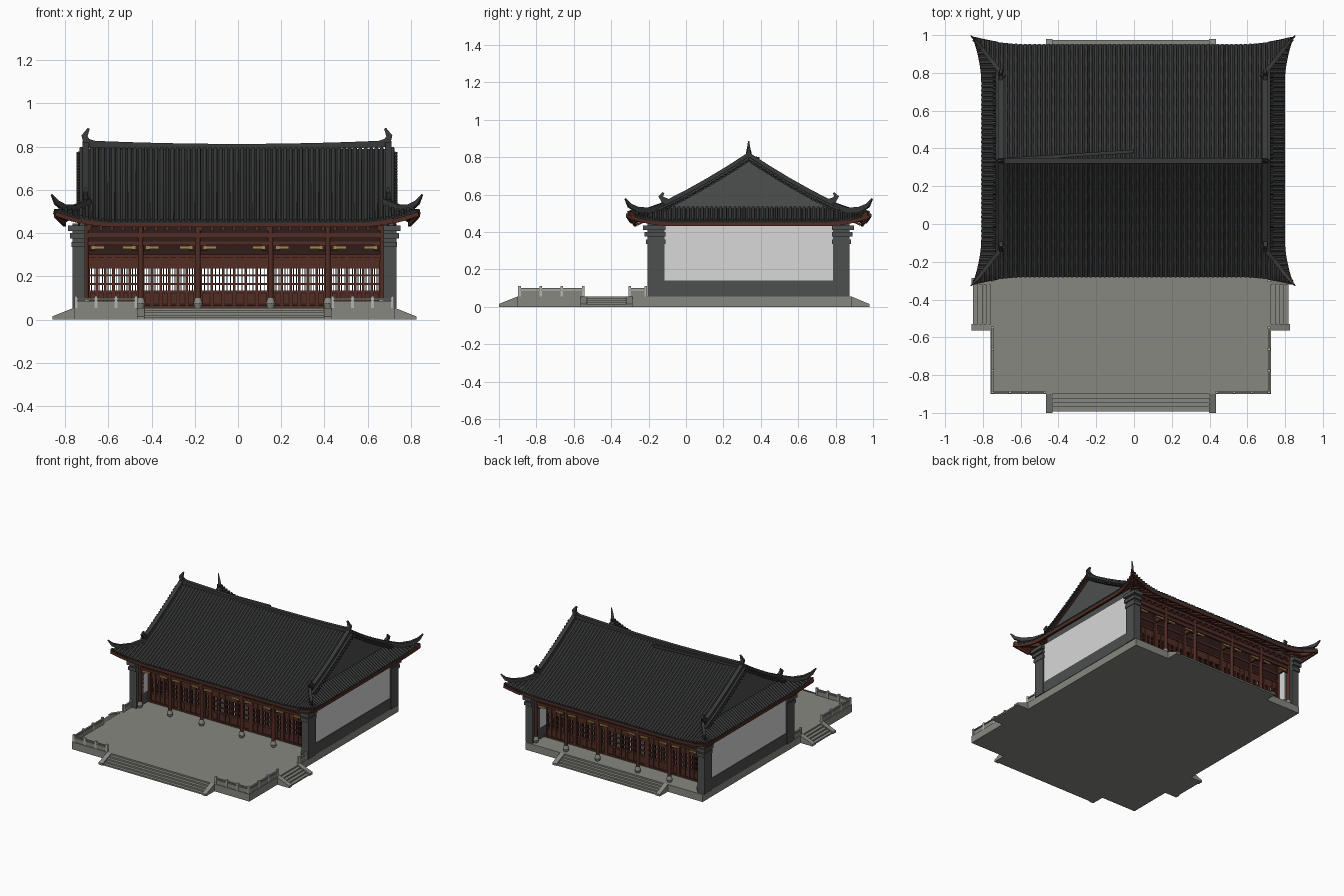
import bpy, bmesh, math
from mathutils import Vector, Matrix

cube = bpy.data.objects.get("Cube")
if cube:
    bpy.data.objects.remove(cube)


def material(name, *rgb):
    m = bpy.data.materials.new(name)
    m.use_nodes = True
    m.diffuse_color = (*rgb, 1)
    m.node_tree.nodes["Principled BSDF"].inputs["Base Color"].default_value = (*rgb, 1)
    return m


STONE = material("grey stone", .24, .245, .215)
PALE = material("pale stone", .45, .46, .43)
BRICK = material("dark brick", .075, .077, .077)
PLASTER = material("white plaster", .68, .69, .68)
TILE = material("charcoal tile", .04, .041, .042)
RED = material("red brown wood", .085, .026, .018)
DARK = material("dark wood", .03, .012, .01)
GOLD = material("gilded wood", .38, .24, .07)

CX, RX, YC = -.017, -.005, .335      # body centre, roof centre, ridge line
BASE = .055                          # terrace top
SQUARE = [(-1, -1), (1, -1), (1, 1), (-1, 1)]
ROUND = [(math.cos(k * math.pi / 3), math.sin(k * math.pi / 3)) for k in range(6)]


def box(bm, x0, x1, y0, y1, z0, z1, mat=0):
    c = Vector(((x0 + x1) / 2, (y0 + y1) / 2, (z0 + z1) / 2))
    size = (abs(x1 - x0), abs(y1 - y0), abs(z1 - z0), 1)
    r = bmesh.ops.create_cube(bm, size=1, matrix=Matrix.Translation(c) @ Matrix.Diagonal(size))
    for f in {f for v in r["verts"] for f in v.link_faces}:
        f.material_index = mat


def sweep(bm, path, w, h, shape=SQUARE, taper=None, mat=0):
    """Sweep a section of half width w and half height h along a path."""
    pts = [Vector(p) for p in path]
    d = pts[-1] - pts[0]
    side = Vector((d.y, -d.x, 0)).normalized()
    rings = []
    for i, p in enumerate(pts):
        t = (pts[min(i + 1, len(pts) - 1)] - pts[max(i - 1, 0)]).normalized()
        up, k = side.cross(t), taper[i] if taper else 1
        rings.append([bm.verts.new(p + side * a * w * k + up * b * h * k) for a, b in shape])
    n = len(shape)
    faces = [bm.faces.new((a[j], a[(j + 1) % n], b[(j + 1) % n], b[j]))
             for a, b in zip(rings, rings[1:]) for j in range(n)]
    faces += [bm.faces.new(rings[0]), bm.faces.new(rings[-1])]
    for f in faces:
        f.material_index = mat


def finish(bm, name, *mats, recalc=True, smooth=False):
    if recalc:
        bmesh.ops.recalc_face_normals(bm, faces=bm.faces)
    me = bpy.data.meshes.new(name)
    bm.to_mesh(me)
    bm.free()
    ob = bpy.data.objects.new(name, me)
    bpy.context.collection.objects.link(ob)
    for m in mats:
        me.materials.append(m)
    if smooth:
        bpy.ops.object.select_all(action='DESELECT')
        ob.select_set(True)
        bpy.context.view_layer.objects.active = ob
        bpy.ops.object.shade_smooth_by_angle(angle=math.radians(62))
    return ob


# Terrace
bm = bmesh.new()
box(bm, CX - .742, CX + .742, -.9, .885, 0, BASE)
finish(bm, "terrace", STONE)


# Stairs with sloping cheeks, built facing -y and turned into place
def stairs(name, x, y, angle, half, run):
    bm = bmesh.new()
    for i in range(4):
        box(bm, -half, half, -run * (4 - i) / 4.3, .01, 0, BASE * (i + 1) / 5)
    for s in (-1, 1):
        outline = [(0, 0), (0, BASE), (-run, .015), (-run, 0)]
        ends = [[bm.verts.new((s * k, a, b)) for a, b in outline] for k in (half, half - .035)]
        for e in ends:
            bm.faces.new(e)
        for j in range(4):
            k = (j + 1) % 4
            bm.faces.new((ends[0][j], ends[0][k], ends[1][k], ends[1][j]))
    bm.transform(Matrix.Translation((x, y, 0)) @ Matrix.Rotation(math.radians(angle), 4, 'Z'))
    finish(bm, name, STONE)


stairs("front_stairs", CX, -.9, 0, .45, .1)
stairs("back_stairs", CX, .885, 180, .45, .095)
stairs("left_stairs", CX + .742, -.425, 90, .14, .1)
stairs("right_stairs", CX - .742, -.425, -90, .14, .1)

# Stone railings
bm = bmesh.new()


def railing(a, b, posts):
    a, b = Vector((*a, 0)), Vector((*b, 0))
    for z, w, h in ((BASE + .016, .004, .016), (BASE + .041, .006, .004)):
        sweep(bm, [a + Vector((0, 0, z)), b + Vector((0, 0, z))], w, h)
    for i in range(posts):
        p = a.lerp(b, i / (posts - 1))
        box(bm, p.x - .007, p.x + .007, p.y - .007, p.y + .007, BASE, BASE + .055, 1)


for s in (-1, 1):
    railing((CX + s * .732, -.89), (CX + s * .455, -.89), 4)
    railing((CX + s * .732, -.89), (CX + s * .732, -.55), 4)
    railing((CX + s * .732, -.3), (CX + s * .732, -.215), 2)
finish(bm, "railings", STONE, PALE)

# Side walls: brick foot, plaster field, brick corner piers with corbels
bm = bmesh.new()
for s in (-1, 1):
    inner, outer = CX + s * .69, CX + s * .745
    box(bm, inner, outer, YC - .455, YC + .455, BASE, .14)
    box(bm, inner, outer - s * .004, YC - .455, YC + .455, .14, .445, 1)
    for t in (-1, 1):
        box(bm, inner, outer + s * .004, YC + t * .45, YC + t * .54, BASE, .445)
        for k, z in enumerate((.335, .375, .41)):
            g = .008 * (k + 1)
            box(bm, inner, outer + s * g, YC + t * .445, YC + t * (.54 + g), z, z + .025)
finish(bm, "side_walls", BRICK, PLASTER)

# Columns on stone drums
COLS = [CX + k for k in (-.685, -.433, -.168, .168, .433, .685)]
cols, drums = bmesh.new(), bmesh.new()
for t in (-1, 1):
    for x in COLS:
        for bm, r1, r2, z0, z1 in ((cols, .013, .012, .08, .44), (drums, .016, .022, BASE, .075),
                                   (drums, .022, .014, .075, .1)):
            bmesh.ops.create_cone(bm, cap_ends=True, segments=12, radius1=r1, radius2=r2, depth=z1 - z0,
                                  matrix=Matrix.Translation((x, YC + t * .505, (z0 + z1) / 2)))
finish(cols, "columns", RED, smooth=True)
finish(drums, "column_drums", STONE, smooth=True)

# Porch beams, bracket blocks and gilded corner brackets
bm = bmesh.new()
L, R = CX - .69, CX + .69
for t in (-1, 1):
    y = YC + t * .505
    for z0, z1, w, m in ((.345, .362, .008, 0), (.362, .378, .004, 1), (.378, .402, .011, 0),
                         (.402, .43, .005, 1), (.43, .448, .014, 0)):
        box(bm, L, R, y - w, y + w, z0, z1, m)
    for i in range(27):
        x = L + .02 + i * (R - L - .04) / 26
        box(bm, x - .008, x + .008, y - .016, y + .016, .41, .43)
    for i, x in enumerate(COLS):
        box(bm, x - .007, x + .007, YC + t * .39, y, .36, .39)
        for s in (-1, 1):
            if 0 <= i + s < len(COLS):
                box(bm, x + s * .012, x + s * .04, y - .004, y + .004, .318, .345, 1)
                box(bm, x + s * .025, x + s * .085, y - .006, y + .006, .328, .34, 2)
finish(bm, "porch_beams", RED, DARK, GOLD)

# Lattice door screens between the columns
bm = bmesh.new()
for t in (-1, 1):
    y = YC + t * .39

    def part(x0, x1, z0, z1, w, m):
        box(bm, x0, x1, y - w, y + w, z0, z1, m)

    part(L, R, BASE, .066, .012, 0)
    part(L, R, .287, .302, .012, 0)
    part(L, R, .302, .44, .004, 1)
    part(L, R, .35, .362, .009, 0)
    for a, b in zip(COLS, COLS[1:]):
        part(a - .012, a + .012, BASE, .44, .012, 0)
        w = (b - a - .024) / 6
        for i in range(6):
            x = a + .012 + i * w
            part(x, x + .006, .066, .287, .008, 0)
            part(x + w - .006, x + w, .066, .287, .008, 0)
            part(x, x + w, .066, .132, .004, 1)
            part(x + .01, x + w - .01, .075, .12, .006, 0)
            part(x, x + w, .242, .287, .004, 0)
            for z in (.13, .165, .205, .24):
                part(x, x + w, z - .004, z + .004, .005, 0)
            for k in (1, 2):
                part(x + w * k / 3 - .002, x + w * k / 3 + .002, .13, .24, .004, 1)
finish(bm, "door_screens", RED, DARK)

bm = bmesh.new()
box(bm, L, R, YC - .39, YC + .39, .432, .442)
finish(bm, "ceiling", DARK)


# Roof surfaces described as lanes of points running down each slope
def clip(v):
    return max(0, min(1, v))


def height(d):
    return .79 - .67 * d + .2 * d * d


def front_lane(x, t, d0):
    c = max(0, (abs(x) - .55) / .29) ** 2
    d1 = .615 + .035 * c
    ds = [d0 + (d1 - d0) * k / 7 for k in range(8)]
    return [(RX + x, YC + t * d, height(d) + .07 * c * clip((d - .4) / .2) ** 2) for d in ds]


def side_lane(e, s):
    c = max(0, (abs(e) - .4) / .245) ** 2
    x0 = .69 + max(0, abs(e) - .455) * .15 / .19
    xs = [x0 + (.8 + .04 * c - x0) * k / 4 for k in range(5)]
    return [(RX + s * x, YC + e, .53 - .65 * (x - .69) + .07 * c * clip((x - .69) / .12) ** 2) for x in xs]


sheet, ribs, eaves = bmesh.new(), bmesh.new(), bmesh.new()


def slope(lanes, skip=0):
    rows = [[sheet.verts.new(p) for p in lane] for lane in lanes]
    for a, b in zip(rows, rows[1:]):
        for i in range(len(a) - 1):
            f = sheet.faces.new((a[i], a[i + 1], b[i + 1], b[i]))
            f.normal_update()
            if f.normal.z < 0:
                f.normal_flip()
    for lane in lanes[skip:]:
        if (Vector(lane[0]) - Vector(lane[-1])).length > .01:
            sweep(ribs, [Vector(p) + Vector((0, 0, .003)) for p in lane], .0085, .009, ROUND)
    sweep(eaves, [Vector(a[-1]).lerp(Vector(a[-2]), .1) - Vector((0, 0, .019)) for a in lanes], .006, .01)


for t in (-1, 1):
    slope([front_lane(-.72 + i * 1.44 / 58, t, 0) for i in range(59)])
    slope([side_lane(-.645 + i * 1.29 / 52, t) for i in range(53)])
    for s in (-1, 1):
        xs = [.72 + .024 * k for k in range(6)]
        slope([front_lane(s * x, t, .455 + (x - .69) * .19 / .15) for x in xs], 1)
    # Rafters below the eaves
    for i in range(48):
        x = RX - .73 + i * 1.46 / 47
        sweep(eaves, [(x, YC + t * d, height(d) - .022) for d in (.48, .6)], .005, .006)
ob = finish(sheet, "roof_deck", TILE, RED, recalc=False)
mod = ob.modifiers.new("thickness", 'SOLIDIFY')
mod.thickness, mod.offset, mod.material_offset = .012, -1, 1
finish(ribs, "roof_tile_ribs", TILE, smooth=True)
finish(eaves, "eave_boards", RED)

# Gable walls under the roof ends
bm = bmesh.new()
for s in (-1, 1):
    ds = [-.45 + .09 * k for k in range(11)]
    outline = [(d, height(abs(d)) - .012) for d in ds] + [(.45, .46), (-.45, .46)]
    ends = [[bm.verts.new((RX + s * x, YC + d, z)) for d, z in outline] for x in (.675, .7)]
    for e in ends:
        bm.faces.new(e)
    for j in range(len(outline)):
        k = (j + 1) % len(outline)
        bm.faces.new((ends[0][j], ends[0][k], ends[1][k], ends[1][j]))
finish(bm, "gable_walls", BRICK)

# Ridges, verge tiles and upturned ends
bm = bmesh.new()
ridge = [(RX + .7 * k / 6, YC, .797 + .016 * (k / 6) ** 2) for k in range(-6, 7)]
sweep(bm, ridge, .009, .014)
sweep(bm, [Vector(p) + Vector((0, 0, .012)) for p in ridge], .014, .004)
sweep(bm, [(-.7, YC + .005, .8), (0, YC + .05, .79)], .009, .009)
for s in (-1, 1):
    sweep(bm, [(RX + s * x, YC, z) for x, z in ((.655, .81), (.695, .82), (.705, .85), (.685, .885))],
          .012, .02, taper=(.8, 1, .7, .25))
    for t in (-1, 1):
        def at(x, d, z):
            return (RX + s * x, YC + t * d, z)
        verge = [.0, .11, .22, .33, .45]
        sweep(bm, [at(.7, d, height(d) + .016) for d in verge], .011, .012)
        sweep(bm, [at(.7, d, height(d) + .032) for d in verge], .015, .004)
        sweep(bm, [at(.7, d, z) for d, z in ((.42, .56), (.455, .57), (.47, .59), (.455, .61))],
              .011, .016, taper=(.8, 1, .8, .3))
        for i in range(21):
            d = .02 + .0215 * i
            z = height(d) - .004
            sweep(bm, [at(.71, d, z), at(.742, d, z - .004)], .008, .008, ROUND)
        sweep(bm, [at(.68, .445, .545), at(.75, .53, .515), at(.8, .595, .518), at(.835, .638, .542),
                   at(.857, .66, .578)], .011, .016, taper=(1, 1, .95, .7, .25))
        sweep(bm, [at(.72, .5, .465), at(.8, .59, .475), at(.84, .64, .5)], .01, .012, mat=1)
finish(bm, "ridges", TILE, RED)
